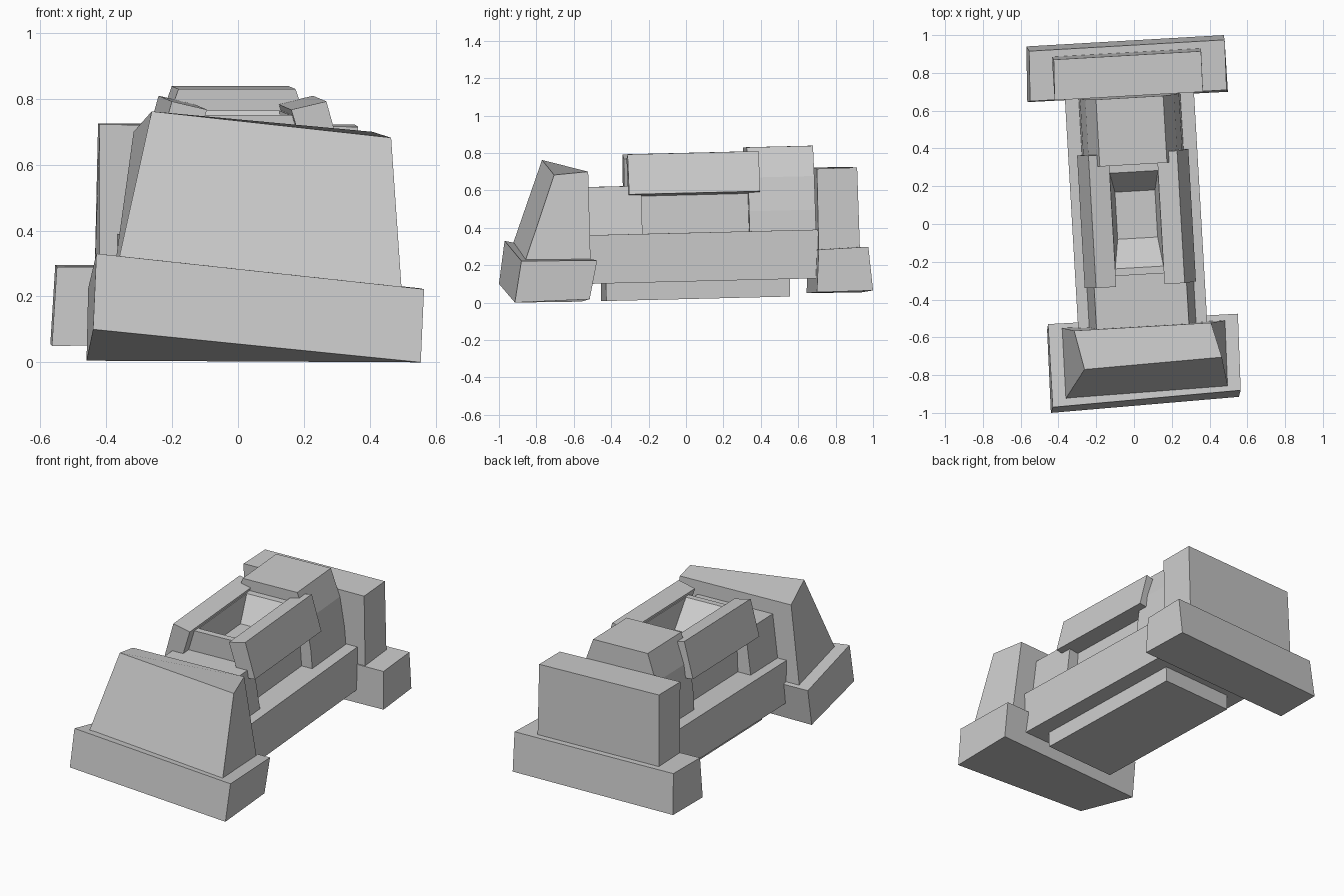
import bpy, bmesh, math
from mathutils import Matrix

if "Cube" in bpy.data.objects:
    bpy.data.objects.remove(bpy.data.objects["Cube"])

# Body parts share one slightly yawed and pitched frame
BODY = (Matrix.Translation((0.015, 0, 0)) @ Matrix.Rotation(math.radians(3.3), 4, 'Z')
        @ Matrix.Rotation(math.radians(1.4), 4, 'X'))


def loft(name, rings, frame=None):
    """Skin a series of equal-length rings and cap both ends."""
    bm = bmesh.new()
    loops = [[bm.verts.new(p) for p in ring] for ring in rings]
    n = len(loops[0])
    for a, b in zip(loops, loops[1:]):
        for i in range(n):
            j = (i + 1) % n
            bm.faces.new((a[i], a[j], b[j], b[i]))
    bm.faces.new(loops[0][::-1])
    bm.faces.new(loops[-1])
    bmesh.ops.recalc_face_normals(bm, faces=bm.faces)
    mesh = bpy.data.meshes.new(name)
    bm.to_mesh(mesh)
    bm.free()
    obj = bpy.data.objects.new(name, mesh)
    bpy.context.collection.objects.link(obj)
    if frame:
        obj.matrix_world = frame
    return obj


def rect(hx, y0, y1, z):
    return [(-hx, y0, z), (hx, y0, z), (hx, y1, z), (-hx, y1, z)]


def extrude_y(name, profile, y0, y1):
    return loft(name, [[(x, y, z) for x, z in profile] for y in (y0, y1)], BODY)


def symmetric(half):
    return half + [(-x, z) for x, z in reversed(half)]


# Crooked front foot and the tapered block on it
loft("front_base", [
    [(-.44, -1.0, .10), (.555, -.915, 0), (.54, -.515, .018), (-.46, -.56, .005)],
    [(-.43, -.97, .33), (.565, -.88, .222), (.55, -.475, .225), (-.455, -.53, .225)]])
loft("front_block", [
    [(-.365, -.93, .30), (.497, -.86, .22), (.485, -.51, .21), (-.385, -.55, .21)],
    [(-.262, -.77, .762), (.465, -.705, .682), (.408, -.523, .70), (-.317, -.565, .70)]])

# Rear foot and upright block
loft("rear_base", [
    [(-.565, .645, .05), (.497, .70, .055), (.475, 1.0, .065), (-.57, .94, .055)],
    [(-.55, .65, .29), (.49, .71, .283), (.48, .975, .298), (-.555, .915, .295)]])
loft("rear_block", [
    [(-.42, .66, .27), (.365, .71, .27), (.355, .93, .28), (-.435, .885, .28)],
    [(-.42, .655, .722), (.365, .70, .715), (.355, .915, .722), (-.425, .87, .725)]])

# Long lower body and the slab beneath it
loft("lower_body", [rect(.342, -.56, .70, .113), rect(.342, -.56, .70, .373)], BODY)
loft("under_slab", [rect(.24, -.44, .545, .019), rect(.24, -.44, .545, .13)], BODY)

# Upper body: low front section and tall rear section with sloped sides
extrude_y("upper_front", symmetric([(.285, .36), (.245, .63)]), -.58, -.24)
extrude_y("upper_rear", symmetric([(.27, .36), (.262, .48), (.235, .66), (.178, .822)]), .335, .69)

# Narrow middle section with a sloped well in its top
loft("middle_well", [
    rect(.20, -.25, .345, .36), rect(.18, -.25, .345, .757),
    rect(.128, -.212, .295, .757), rect(.106, -.06, .19, .62)], BODY)

# Leaning side rails
for side, label in ((1, "right"), (-1, "left")):
    extrude_y(label + "_rail",
              [(side * x, z) for x, z in ((.295, .586), (.235, .80), (.128, .775), (.19, .575))],
              -.307, .395)
